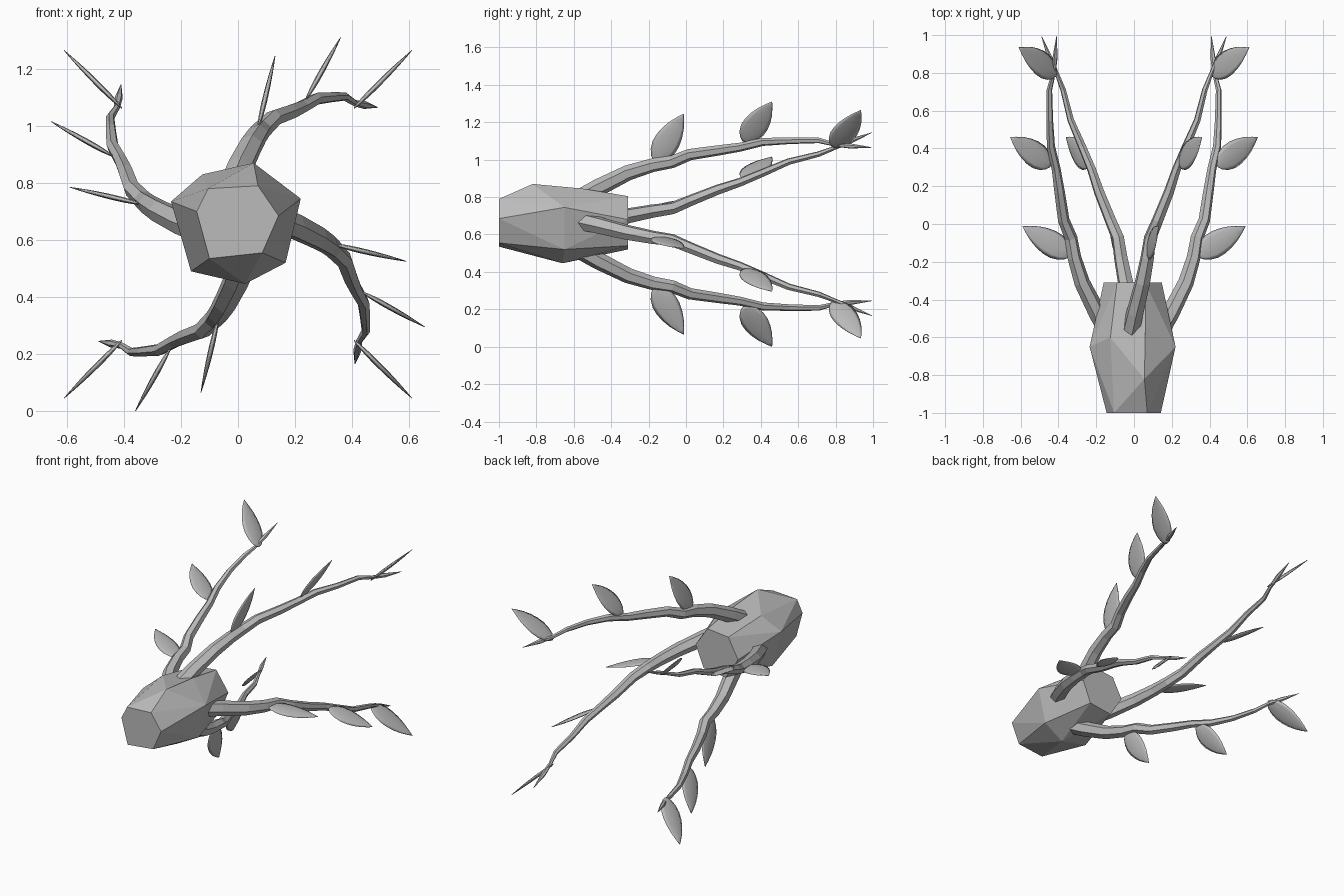
import bpy, bmesh, math
from mathutils import Vector, Matrix

if "Cube" in bpy.data.objects:
    bpy.data.objects.remove(bpy.data.objects["Cube"])

CZ = 0.655  # height of the four-fold symmetry axis (along y)

grey = bpy.data.materials.new("plain grey")
grey.diffuse_color = (0.5, 0.5, 0.5, 1)
grey.use_nodes = True
grey.node_tree.nodes["Principled BSDF"].inputs["Base Color"].default_value = grey.diffuse_color


def finish(bm, name, smooth=False):
    bmesh.ops.recalc_face_normals(bm, faces=bm.faces[:])
    for f in bm.faces:
        f.smooth = smooth
    me = bpy.data.meshes.new(name)
    bm.to_mesh(me)
    bm.free()
    me.materials.append(grey)
    ob = bpy.data.objects.new(name, me)
    bpy.context.collection.objects.link(ob)
    return ob


def loft(bm, rings):
    """Skin a list of equal-sized point rings and cap both ends."""
    vs = [[bm.verts.new(p) for p in r] for r in rings]
    n = len(vs[0])
    for a, b in zip(vs, vs[1:]):
        for i in range(n):
            j = (i + 1) % n
            bm.faces.new((a[i], a[j], b[j], b[i]))
    bm.faces.new(vs[0][::-1])
    bm.faces.new(vs[-1])


# Chunky faceted body: front ring, irregular middle ring, back ring
front = [(-.145, .70), (-.105, .78), (.07, .79), (.142, .685), (.085, .555), (-.10, .535)]
middle = [(.055, -.82, .87), (.22, -.65, .745), (.167, -.65, .52), (.025, -.66, .446),
          (-.165, -.66, .49), (-.235, -.65, .735), (-.125, -.6, .83), (.06, -.55, .845)]
back = [(-.16, .66), (-.09, .79), (.06, .805), (.147, .68), (.09, .54), (-.07, .52)]
bm = bmesh.new()
for x, z in front:
    bm.verts.new((x, -1, z))
for p in middle:
    bm.verts.new(p)
for x, z in back:
    bm.verts.new((x, -.31, z))
res = bmesh.ops.convex_hull(bm, input=bm.verts[:])
bmesh.ops.dissolve_limit(bm, angle_limit=math.radians(4), verts=bm.verts[:], edges=bm.edges[:])
finish(bm, "body")

# Branch path: u, y, w (offsets from the axis) and radius
path = [(-.02, -.58, .13, .05), (.005, -.47, .195, .047), (.045, -.31, .275, .042),
        (.07, -.18, .315, .037), (.085, -.075, .333, .034), (.125, .02, .372, .031),
        (.185, .17, .394, .028), (.225, .29, .412, .024), (.275, .41, .44, .022),
        (.335, .55, .446, .018), (.375, .71, .448, .015), (.41, .80, .425, .011),
        (.445, .88, .418, .014), (.49, .995, .41, .001)]
# Leaves: base and tip
leaves = [((.07, -.165, .335), (.13, -.012, .59)),
          ((.24, .31, .44), (.36, .46, .655)),
          ((.41, .79, .41), (.61, .935, .61))]
# Leaf outline: position along the leaf, half width
outline = [(0, .012), (.06, .036), (.16, .056), (.3, .069), (.45, .069),
           (.6, .06), (.75, .044), (.9, .02), (1, .001)]


def tube(bm, pts, sides=6):
    rings = []
    for i, p in enumerate(pts):
        a = Vector(pts[max(i - 1, 0)][:3])
        b = Vector(pts[min(i + 1, len(pts) - 1)][:3])
        t = (b - a).normalized()
        s = t.cross(Vector((0, 0, 1))).normalized()
        n = s.cross(t)
        rings.append([Vector(p[:3]) + p[3] * (s * math.cos(q) + n * math.sin(q))
                      for q in [2 * math.pi * k / sides + .3 for k in range(sides)]])
    loft(bm, rings)


def leaf(bm, base, tip, sides=8):
    base, tip = Vector(base), Vector(tip)
    d = tip - base
    n = d.cross(Vector((0, 1, 0))).normalized()   # blade lies along y
    s = n.cross(d).normalized()
    rings = []
    for t, w in outline:
        c = base + d * t
        h = .001 + w * .12
        rings.append([c + s * w * math.cos(q) + n * h * math.sin(q)
                      for q in [2 * math.pi * k / sides for k in range(sides)]])
    loft(bm, rings)


# Four branches with three leaves each, turned about the y axis
for k, side in enumerate(("top", "right", "bottom", "left")):
    turn = Matrix.Translation((0, 0, CZ)) @ Matrix.Rotation(math.radians(90 * k), 4, 'Y')
    bm = bmesh.new()
    tube(bm, path)
    bm.transform(turn)
    finish(bm, side + "_branch")
    bm = bmesh.new()
    for base, tip in leaves:
        leaf(bm, base, tip)
    bm.transform(turn)
    finish(bm, side + "_leaves", smooth=True)
